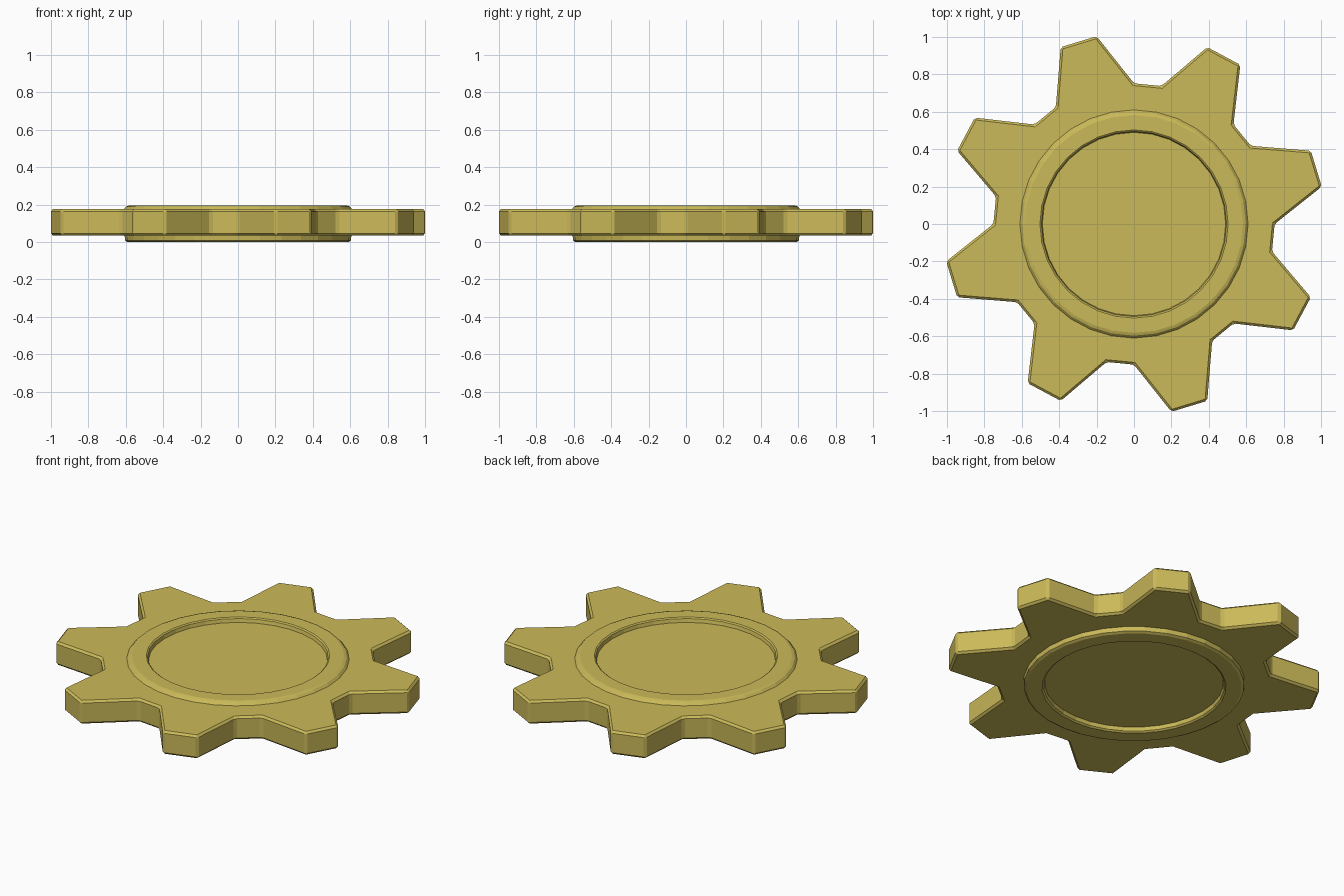
import bpy, bmesh
from math import cos, sin, pi

if "Cube" in bpy.data.objects:
    bpy.data.objects.remove(bpy.data.objects["Cube"])

N = 32            # four outline points for each of the eight teeth
TIP, ROOT = 1.0235, 0.752
Z_LOW, Z_HIGH = 0.035, 0.176

bm = bmesh.new()


def point(r, z, i):
    a = 2 * pi * i / N
    return bm.verts.new((r * cos(a), r * sin(a), z))


def circle(r, z):
    return [point(r, z, i) for i in range(N)]


def tooth_outline(z):
    return [point(TIP if i % 4 in (1, 2) else ROOT, z, i) for i in range(N)]


# Underside: recessed disc and raised ring
rings = [circle(r, z) for r, z in
         [(0.490, 0.030), (0.495, 0.008), (0.505, 0.0),
          (0.590, 0.0), (0.604, 0.008), (0.606, Z_LOW)]]

# Toothed rim
low, high = tooth_outline(Z_LOW), tooth_outline(Z_HIGH)
rings += [low, high]

# Top side: sloped raised ring and recessed disc
rings += [circle(r, z) for r, z in
          [(0.610, Z_HIGH), (0.597, 0.190), (0.582, 0.195),
           (0.503, 0.195), (0.495, 0.189), (0.490, 0.168)]]

# Skin all the rings together and close both discs
for a, b in zip(rings, rings[1:]):
    for i in range(N):
        j = (i + 1) % N
        bm.faces.new((a[i], a[j], b[j], b[i]))
bm.faces.new(rings[0][::-1])
bm.faces.new(rings[-1])

# Chamfer the tooth edges only
rim = set(low + high)
edges = [e for e in bm.edges if e.verts[0] in rim and e.verts[1] in rim]
bmesh.ops.bevel(bm, geom=edges, offset=0.012, offset_type='OFFSET',
                segments=1, profile=0.5, affect='EDGES')
bmesh.ops.recalc_face_normals(bm, faces=bm.faces[:])

mesh = bpy.data.meshes.new("gear_wheel")
bm.to_mesh(mesh)
bm.free()
gear = bpy.data.objects.new("gear_wheel", mesh)
bpy.context.collection.objects.link(gear)

# Brass yellow
brass = bpy.data.materials.new("brass")
brass.diffuse_color = (0.60, 0.49, 0.10, 1)
brass.use_nodes = True
brass.node_tree.nodes["Principled BSDF"].inputs["Base Color"].default_value = brass.diffuse_color
mesh.materials.append(brass)
